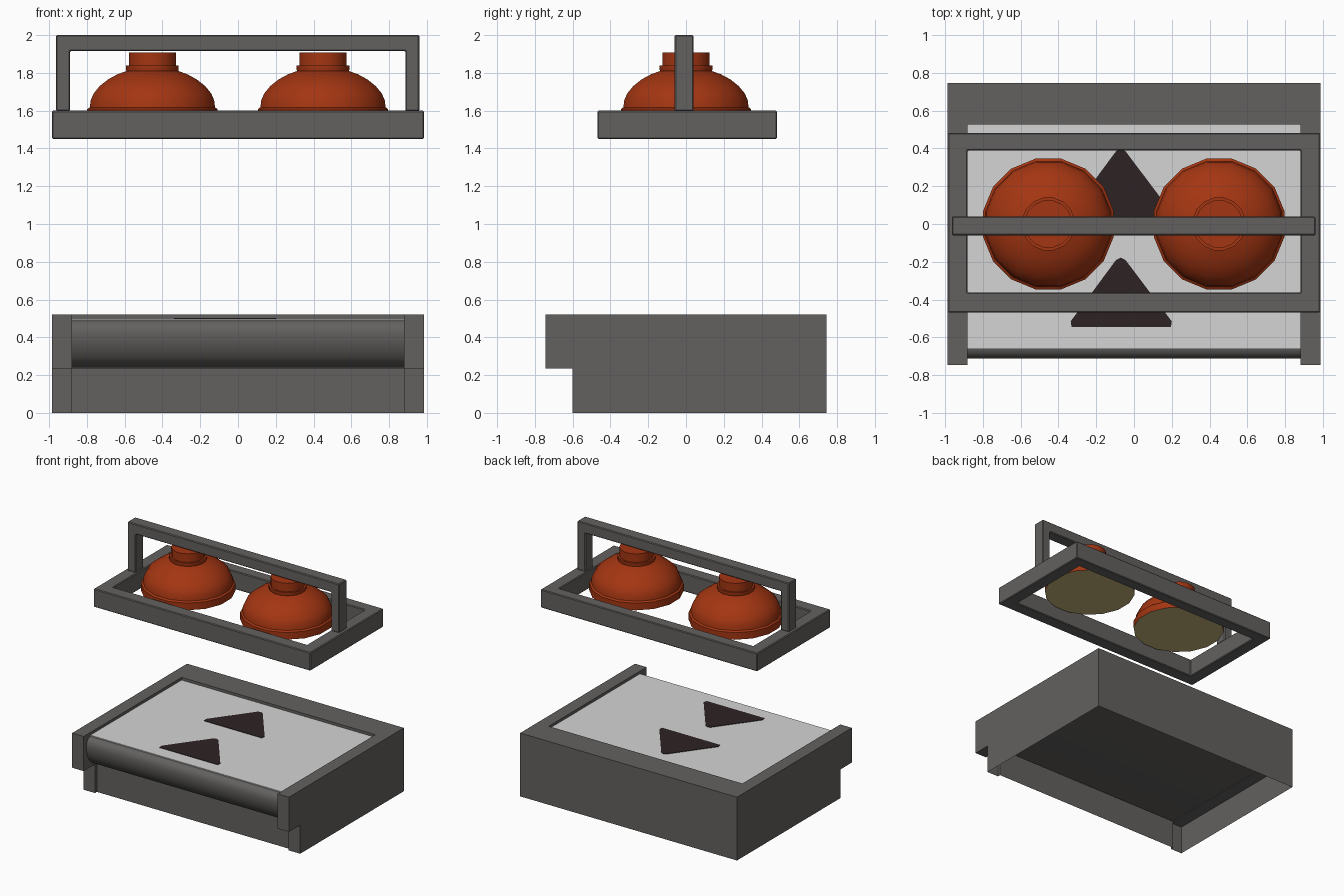
import bpy, bmesh, math

if "Cube" in bpy.data.objects:
    bpy.data.objects.remove(bpy.data.objects["Cube"])

def material(name, rgb):
    m = bpy.data.materials.new(name)
    m.diffuse_color = (*rgb, 1)
    m.use_nodes = True
    m.node_tree.nodes["Principled BSDF"].inputs["Base Color"].default_value = m.diffuse_color
    return m

GREY = material("dark grey metal", (0.125, 0.12, 0.115))
WHITE = material("light grey surface", (0.66, 0.66, 0.66))
DARK = material("arrow brown", (0.027, 0.017, 0.017))
RED = material("lamp red", (0.37, 0.036, 0.006))
GLOW = material("lamp glow", (0.55, 0.45, 0.2))

def finish(name, bm, mats, bevel=0, smooth=None, fix=True):
    if fix:
        bmesh.ops.recalc_face_normals(bm, faces=bm.faces)
    me = bpy.data.meshes.new(name)
    bm.to_mesh(me)
    bm.free()
    ob = bpy.data.objects.new(name, me)
    bpy.context.collection.objects.link(ob)
    for m in mats:
        me.materials.append(m)
    if bevel:
        mod = ob.modifiers.new("bevel", 'BEVEL')
        mod.width, mod.segments = bevel, 1
    if smooth:
        bpy.ops.object.select_all(action='DESELECT')
        ob.select_set(True)
        bpy.context.view_layer.objects.active = ob
        bpy.ops.object.shade_smooth_by_angle(angle=math.radians(smooth))
    return ob

def prism(name, pts, axis, a, b, mat, **kw):
    """Extrude a 2D outline along an axis from a to b."""
    bm = bmesh.new()
    def put(p, t):
        c = list(p)
        c.insert("xyz".index(axis), t)
        return bm.verts.new(c)
    lo = [put(p, a) for p in pts]
    hi = [put(p, b) for p in pts]
    n = len(pts)
    bm.faces.new(lo)
    bm.faces.new(hi[::-1])
    for i in range(n):
        j = (i + 1) % n
        bm.faces.new((lo[i], lo[j], hi[j], hi[i]))
    return finish(name, bm, [mat], **kw)

def rect(x0, x1, y0, y1):
    return [(x0, y0), (x1, y0), (x1, y1), (x0, y1)]

# upper walls of the base: U shape seen from above, open to the front
prism("base_walls", [(-.985, -.745), (-.88, -.745), (-.88, .525), (.88, .525),
                     (.88, -.745), (.985, -.745), (.985, .745), (-.985, .745)],
      'z', .235, .52, GREY)

# thin lower skirt, open underneath, stepped in at the front
bm = bmesh.new()
loop = [(.985, .745), (-.985, .745), (-.985, -.6), (-.88, -.6), (-.88, -.575),
        (.88, -.575), (.88, -.6), (.985, -.6)]
low = [bm.verts.new((x, y, 0)) for x, y in loop]
top = [bm.verts.new((x, y, .236)) for x, y in loop]
for i in range(len(loop)):
    j = (i + 1) % len(loop)
    bm.faces.new((low[i], low[j], top[j], top[i]))
finish("base_skirt", bm, [GREY], fix=False)

# belt body with a rounded front
prism("belt_body", [(.53, .24), (.53, .49), (-.66, .49), (-.685, .482), (-.703, .46),
                    (-.71, .43), (-.708, .385), (-.695, .34), (-.67, .295),
                    (-.64, .265), (-.6, .245), (-.57, .24)],
      'x', -.881, .881, GREY, smooth=35)
prism("belt_surface", rect(-.88, .88, -.66, .527), 'z', .489, .498, WHITE)

# two arrows on the belt
for label, base in (("front", -.545), ("back", .03)):
    arrow = [(-.33, 0), (.195, 0), (.2, .03), (-.045, .355), (-.07, .367),
             (-.095, .355), (-.335, .03)]
    prism(label + "_arrow", [(x, y + base) for x, y in arrow], 'z', .497, .502, DARK)

# rectangular lamp frame
bm = bmesh.new()
outer, inner = rect(-.985, .985, -.468, .482), rect(-.88, .88, -.362, .388)
rings = [[bm.verts.new((x, y, z)) for x, y in r]
         for r, z in ((outer, 1.45), (outer, 1.6), (inner, 1.6), (inner, 1.45))]
for k in range(4):
    r, s = rings[k], rings[(k + 1) % 4]
    for i in range(4):
        j = (i + 1) % 4
        bm.faces.new((r[i], r[j], s[j], s[i]))
finish("lamp_frame", bm, [GREY], bevel=.006)

# handle bridge over the lamps
prism("lamp_handle", [(-.963, 1.598), (-.963, 2), (.96, 2), (.96, 1.598), (.886, 1.598),
                      (.886, 1.915), (-.889, 1.915), (-.889, 1.598)],
      'y', -.06, .04, GREY, bevel=.006)

# lamps: turned profile, glowing underside
SIDES = 16
PROFILE = [(.352, 1.55), (.352, 1.608), (.338, 1.618), (.333, 1.655), (.318, 1.69),
           (.285, 1.73), (.24, 1.765), (.19, 1.792), (.14, 1.81), (.142, 1.815),
           (.142, 1.838), (.127, 1.838), (.127, 1.908)]
for label, cx in (("left", -.453), ("right", .45)):
    bm = bmesh.new()
    rings = []
    for r, z in PROFILE:
        rings.append([bm.verts.new((cx + r * math.cos((i + .5) * math.tau / SIDES),
                                    r * math.sin((i + .5) * math.tau / SIDES), z))
                      for i in range(SIDES)])
    for r, s in zip(rings, rings[1:]):
        for i in range(SIDES):
            j = (i + 1) % SIDES
            bm.faces.new((r[i], r[j], s[j], s[i]))
    bm.faces.new(rings[-1])
    bm.faces.new(rings[0][::-1]).material_index = 1
    finish(label + "_lamp", bm, [RED, GLOW], smooth=35)
